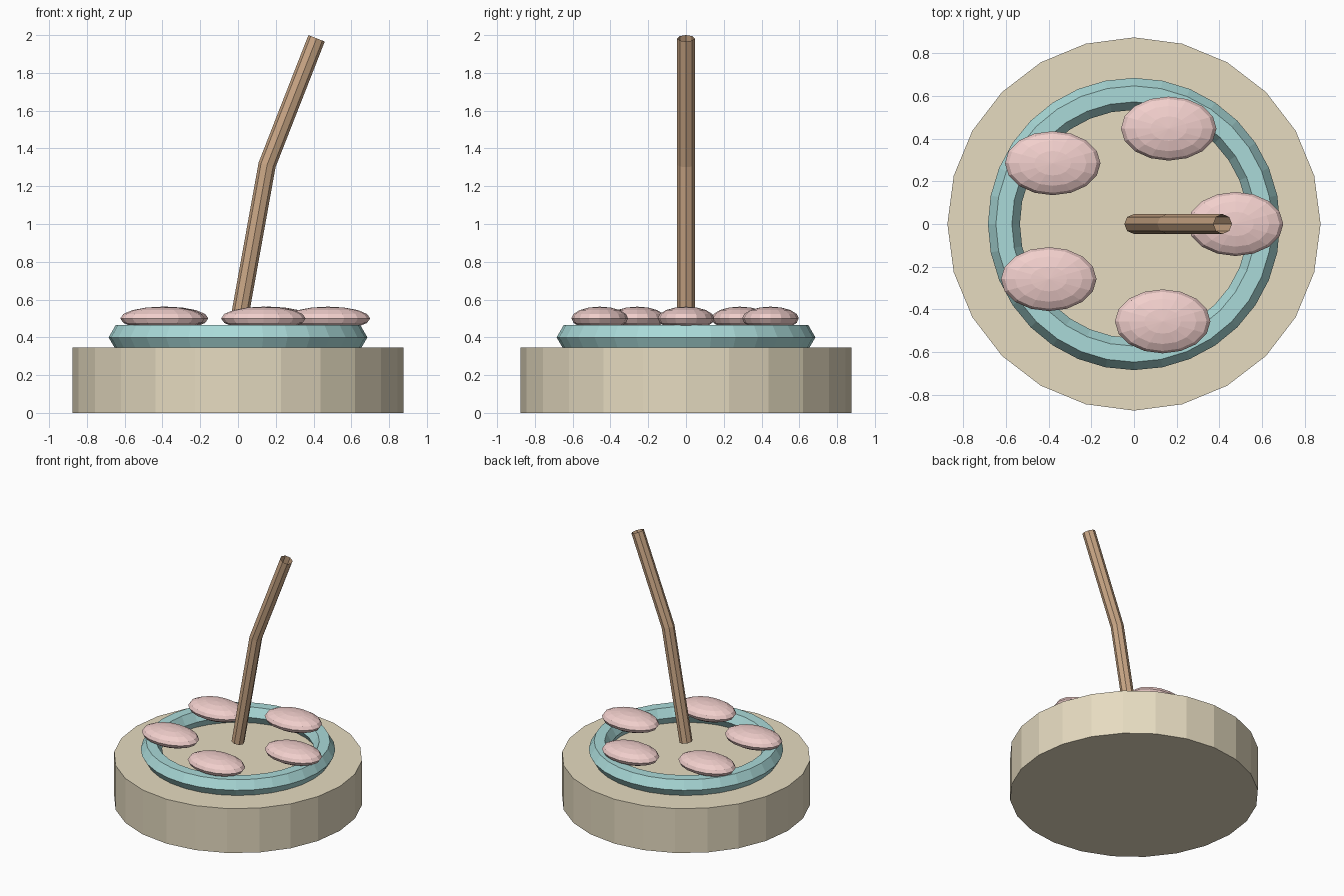
import bpy
from math import cos, sin, radians

if "Cube" in bpy.data.objects:
    bpy.data.objects.remove(bpy.data.objects["Cube"])


def paint(obj, name, rgb):
    mat = bpy.data.materials.get(name) or bpy.data.materials.new(name)
    mat.diffuse_color = (*rgb, 1)
    mat.use_nodes = True
    mat.node_tree.nodes["Principled BSDF"].inputs["Base Color"].default_value = mat.diffuse_color
    obj.data.materials.append(mat)


def finish(name, mat, rgb, scale=(1, 1, 1)):
    obj = bpy.context.object
    obj.name = name
    obj.scale = scale
    paint(obj, mat, rgb)
    return obj


# Round base slab
bpy.ops.mesh.primitive_cylinder_add(vertices=24, radius=0.875, depth=0.345,
                                    location=(0, 0, 0.1725))
finish("base", "tan", (0.79, 0.71, 0.53))

# Six-sided ring resting on the base
bpy.ops.mesh.primitive_torus_add(major_segments=32, minor_segments=6,
                                 major_radius=0.61, minor_radius=0.075,
                                 location=(0, 0, 0.4))
finish("ring", "teal", (0.40, 0.70, 0.69))

# Flattened pebbles around the ring, all stretched along x
for i, angle in enumerate((0, 70, 143.2, 212.9, 286.4)):
    a = radians(angle)
    bpy.ops.mesh.primitive_uv_sphere_add(segments=16, ring_count=8, radius=1,
                                         location=(0.476 * cos(a), 0.476 * sin(a), 0.5))
    finish(f"pebble_{i + 1}", "pink", (0.88, 0.62, 0.60), (0.224, 0.15, 0.0625))

# Bent open tube as the stem
curve = bpy.data.curves.new("stem", "CURVE")
curve.dimensions = "3D"
curve.bevel_depth = 0.0465
curve.bevel_resolution = 2
spline = curve.splines.new("POLY")
spline.points.add(2)
for p, co in zip(spline.points, ((0, 0, 0.46), (0.154, 0, 1.313), (0.416, 0, 1.983))):
    p.co = (*co, 1)
spline.use_smooth = False
stem = bpy.data.objects.new("stem", curve)
bpy.context.collection.objects.link(stem)
paint(stem, "brown", (0.60, 0.39, 0.24))
